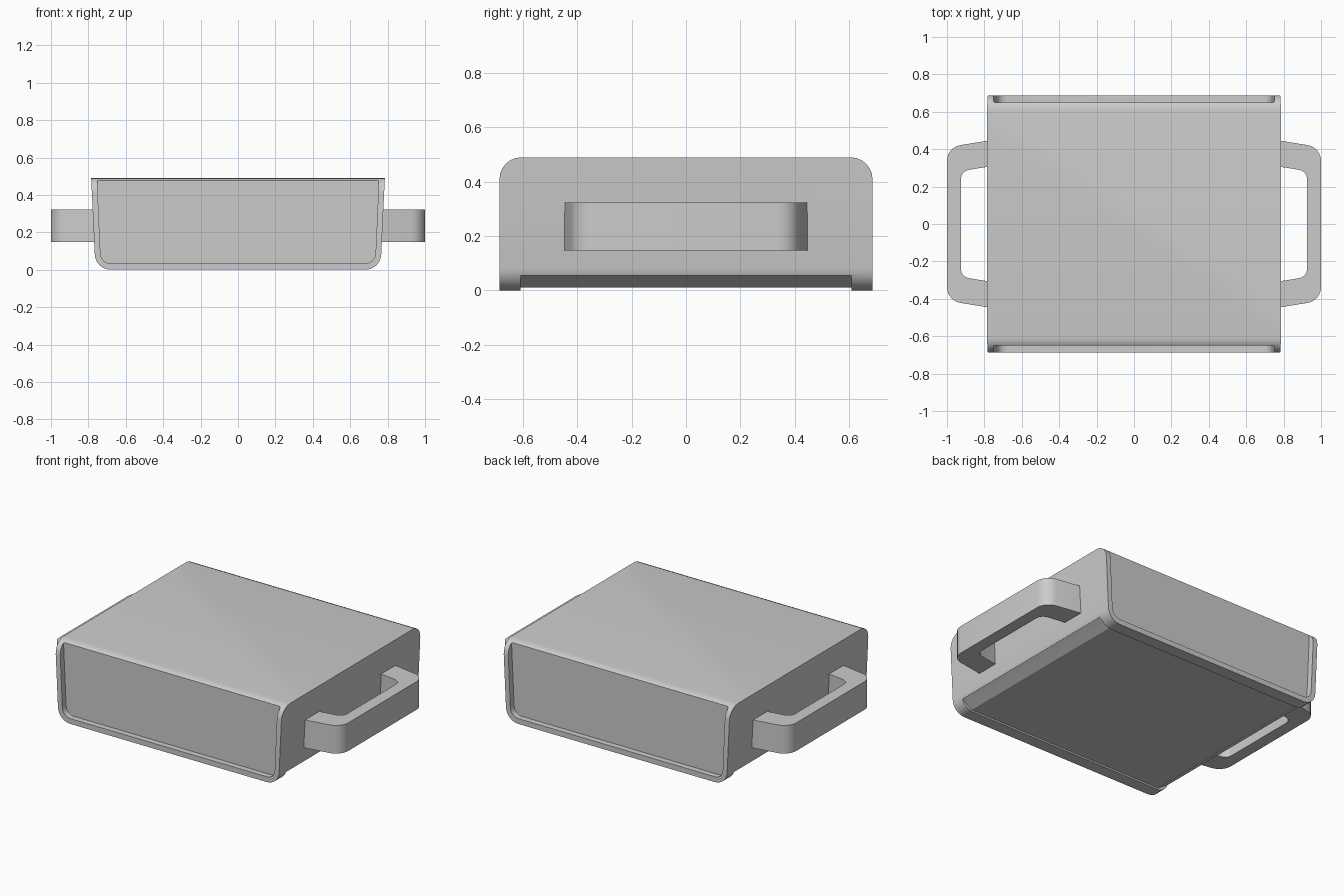
import bpy, bmesh
from math import sin, cos, pi
from mathutils import Vector

if "Cube" in bpy.data.objects:
    bpy.data.objects.remove(bpy.data.objects["Cube"])


def rounded(points, steps=6):
    """2D outline from (x, y, radius) corners."""
    out = []
    n = len(points)
    for i, (x, y, r) in enumerate(points):
        p = Vector((x, y))
        if r == 0:
            out.append(p)
            continue
        a = (Vector(points[i - 1][:2]) - p).normalized()
        b = (Vector(points[(i + 1) % n][:2]) - p).normalized()
        half = a.angle(b) / 2
        centre = p + (a + b).normalized() * (r / sin(half))
        reach = r * cos(half) / sin(half)
        start = (p + a * reach - centre).normalized()
        end = (p + b * reach - centre).normalized()
        for k in range(steps + 1):
            out.append(centre + start.slerp(end, k / steps) * r)
    return out


def prism(name, outline, lo, hi, place):
    """Extrude a 2D outline; place(u, v, w) maps it into space."""
    bm = bmesh.new()
    rings = [[bm.verts.new(place(p.x, p.y, w)) for p in outline] for w in (lo, hi)]
    n = len(outline)
    bm.faces.new(rings[0])
    bm.faces.new(rings[1])
    for i in range(n):
        j = (i + 1) % n
        bm.faces.new((rings[0][i], rings[0][j], rings[1][j], rings[1][i]))
    bmesh.ops.recalc_face_normals(bm, faces=bm.faces)
    mesh = bpy.data.meshes.new(name)
    bm.to_mesh(mesh)
    bm.free()
    ob = bpy.data.objects.new(name, mesh)
    bpy.context.collection.objects.link(ob)
    return ob


def boolean(target, cutter, operation):
    mod = target.modifiers.new("cut", 'BOOLEAN')
    mod.operation, mod.object, mod.solver = operation, cutter, 'EXACT'
    bpy.context.view_layer.objects.active = target
    bpy.ops.object.modifier_apply(modifier=mod.name)
    bpy.data.objects.remove(cutter)


def along_y(u, v, w): return (u, w, v)
def along_x(u, v, w): return (w, u, v)
def along_z(u, v, w): return (u, v, w)


# Body: tapered front profile intersected with the rounded side profile
front = rounded([(-.785, .49, 0), (-.762, 0, .085), (.762, 0, .085), (.785, .49, 0)])
body = prism("body", front, -.687, .687, along_y)
side = rounded([(-.687, -.1, 0), (.687, -.1, 0), (.687, .49, .08), (-.687, .49, .08)])
boolean(body, prism("side_cutter", side, -1, 1, along_x), 'INTERSECT')

# Recessed front and back panels
panel = rounded([(-.753, .478, .012), (-.733, .033, .055), (.733, .033, .055), (.753, .478, .012)])
for lo, hi in ((-.8, -.65), (.65, .8)):
    boolean(body, prism("panel_cutter", panel, lo, hi, along_y), 'DIFFERENCE')

# Shallow relief under the base, between the end rims
relief = [Vector(p) for p in ((-.9, -.1), (.9, -.1), (.9, .14), (.735, .04), (.69, .01),
                              (-.69, .01), (-.735, .04), (-.9, .14))]
boolean(body, prism("base_cutter", relief, -.61, .61, along_y), 'DIFFERENCE')

# Side handles
grip = rounded([(.755, .45, 0), (1, .41, .085), (1, -.41, .085), (.755, -.45, 0),
                (.755, -.31, 0), (.925, -.283, .05), (.925, .283, .05), (.755, .31, 0)])
handles = [prism(name, [Vector((s * p.x, p.y)) for p in grip], .147, .323, along_z)
           for name, s in (("right_handle", 1), ("left_handle", -1))]

# Smooth curves, sharp edges
for ob in [body] + handles:
    bpy.ops.object.select_all(action='DESELECT')
    ob.select_set(True)
    bpy.context.view_layer.objects.active = ob
    bpy.ops.object.shade_smooth_by_angle(angle=pi / 6)
